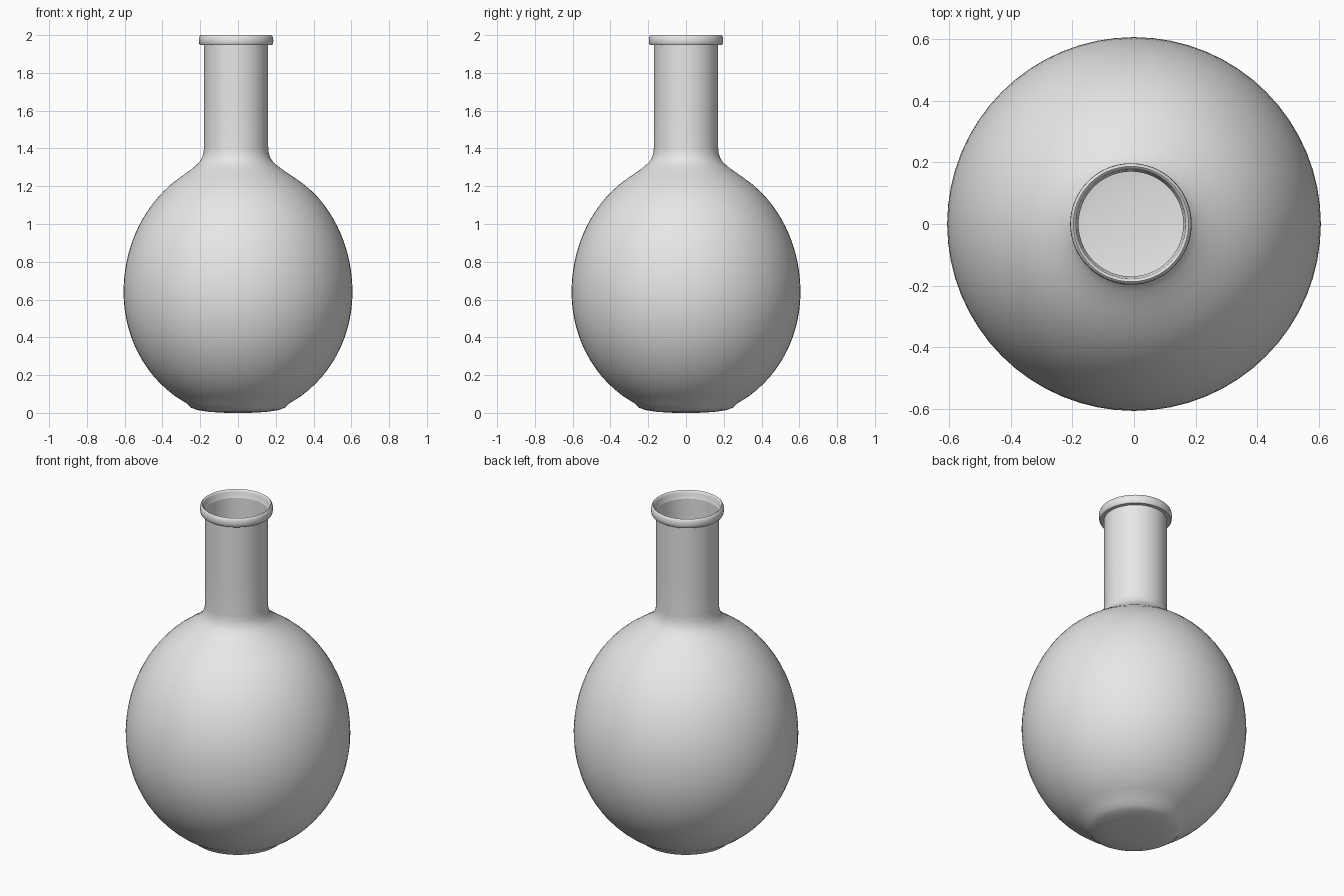
import bpy
import bmesh
import math

cube = bpy.data.objects.get("Cube")
if cube:
    bpy.data.objects.remove(cube, do_unlink=True)

SEGMENTS = 64
NECK_SHIFT = -0.01  # the neck leans slightly off the body axis

grey = bpy.data.materials.new("plain grey")
grey.use_nodes = True
grey.diffuse_color = (0.8, 0.8, 0.8, 1)
grey.node_tree.nodes["Principled BSDF"].inputs["Base Color"].default_value = (0.8, 0.8, 0.8, 1)


def axis_x(z):
    """Axis offset, easing from the body centre to the neck centre."""
    t = min(max((z - 1.15) / 0.2, 0), 1)
    return NECK_SHIFT * t


def lathe(name, profile, base=False):
    """Turn an (r, z) profile around the axis, optionally closing the base."""
    bm = bmesh.new()
    rings = []
    for r, z in profile:
        angles = [math.tau * i / SEGMENTS for i in range(SEGMENTS)]
        rings.append([bm.verts.new((axis_x(z) + r * math.cos(a), r * math.sin(a), z))
                      for a in angles])
    for low, high in zip(rings, rings[1:]):
        for i in range(SEGMENTS):
            j = (i + 1) % SEGMENTS
            bm.faces.new((low[i], low[j], high[j], high[i]))
    if base:
        bm.faces.new(list(reversed(rings[0])))
    mesh = bpy.data.meshes.new(name)
    bm.to_mesh(mesh)
    bm.free()
    mesh.materials.append(grey)
    obj = bpy.data.objects.new(name, mesh)
    bpy.context.collection.objects.link(obj)
    bpy.ops.object.select_all(action='DESELECT')
    obj.select_set(True)
    bpy.context.view_layer.objects.active = obj
    bpy.ops.object.shade_smooth_by_angle(angle=math.radians(45))
    return obj


# Gently domed base, round belly from two half ellipses, shoulder and open neck
base = [(0.06, 0), (0.15, 0.005), (0.215, 0.015), (0.25, 0.028)]
belly = []
for step in range(33):
    z = 0.05 + step * 1.2 / 32
    half = 0.66 if z < 0.64 else 0.7
    belly.append((0.606 * math.sqrt(1 - ((z - 0.64) / half) ** 2), z))
shoulder = [(0.255, 1.279), (0.22, 1.305), (0.195, 1.328),
            (0.18, 1.352), (0.172, 1.38), (0.17, 1.41)]
neck = [(0.17, 1.6), (0.17, 1.8), (0.17, 1.955)]
lathe("flask_body", base + belly + shoulder + neck, base=True)

# Rounded lip around the mouth
lip = [(0.17, 1.947), (0.19, 1.947), (0.195, 1.953), (0.197, 1.97),
       (0.196, 1.985), (0.192, 1.996), (0.187, 2.0), (0.182, 1.997),
       (0.178, 1.988), (0.176, 1.97), (0.17, 1.955)]
lathe("lip", lip)
